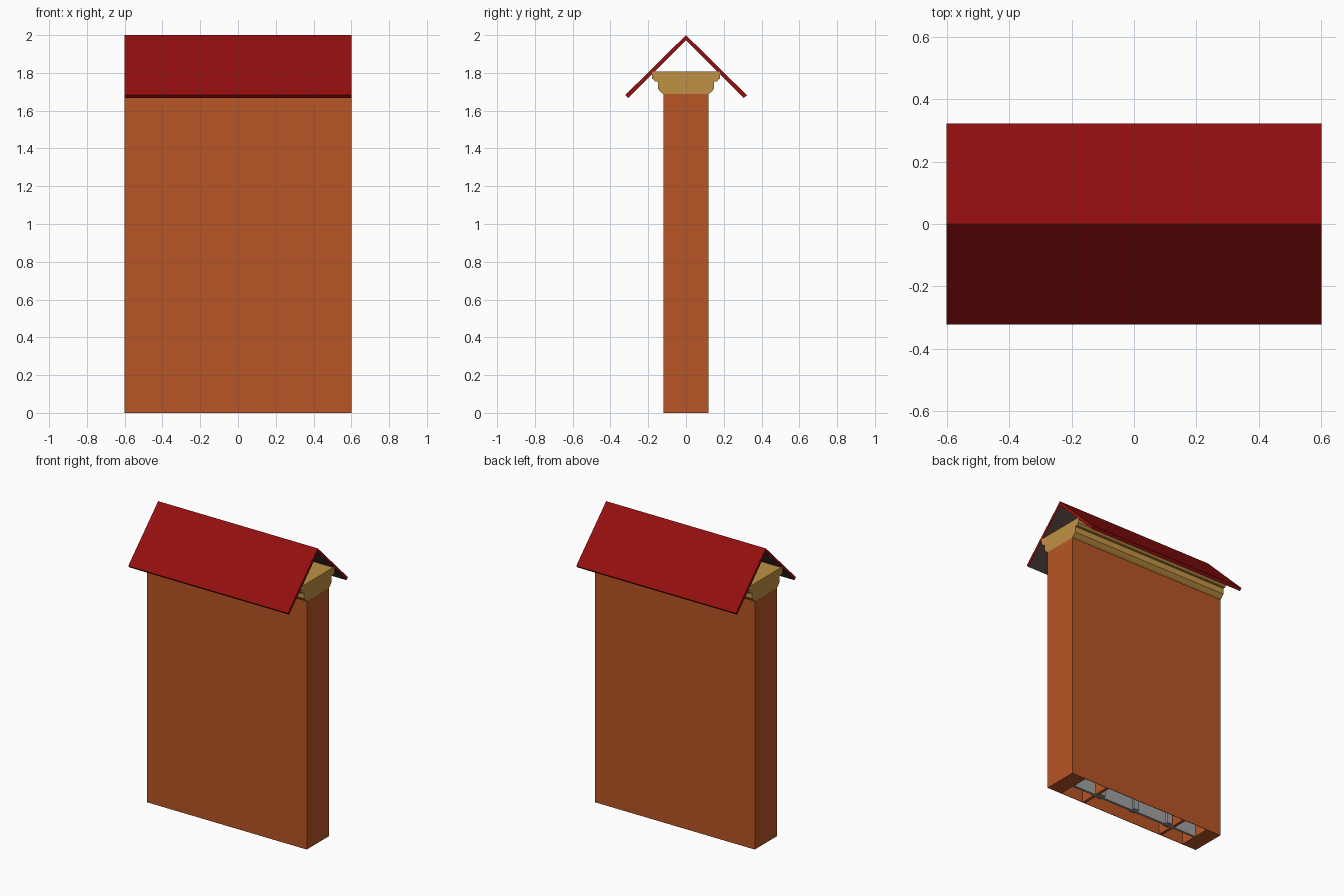
import bpy, bmesh

if "Cube" in bpy.data.objects:
    bpy.data.objects.remove(bpy.data.objects["Cube"])


def material(name, rgb):
    m = bpy.data.materials.new(name)
    m.diffuse_color = (*rgb, 1)
    m.use_nodes = True
    m.node_tree.nodes["Principled BSDF"].inputs["Base Color"].default_value = m.diffuse_color
    return m


BRICK = material("brick orange", (0.48, 0.092, 0.018))
RED = material("roof red", (0.29, 0.0045, 0.0045))
STONE = material("sandy trim", (0.53, 0.285, 0.057))
GREY = material("inner grey", (0.36, 0.36, 0.36))
DARK = material("dark underside", (0.075, 0.05, 0.04))


def finish(name, bm, *mats):
    bmesh.ops.recalc_face_normals(bm, faces=bm.faces)
    me = bpy.data.meshes.new(name)
    bm.to_mesh(me)
    bm.free()
    ob = bpy.data.objects.new(name, me)
    bpy.context.collection.objects.link(ob)
    for m in mats:
        me.materials.append(m)
    return ob


def box(name, x, y, z, mat):
    """Box from (min, max) ranges."""
    bm = bmesh.new()
    bmesh.ops.create_cube(bm, size=1)
    for v in bm.verts:
        v.co = [r[0] if c < 0 else r[1] for c, r in zip(v.co, (x, y, z))]
    return finish(name, bm, mat)


def extrude_x(half, half_len=0.6):
    """Mirror a right-half (y, z) outline and extrude it along x."""
    pts = half + [(-y, z) for y, z in reversed(half) if y > 0]
    bm = bmesh.new()
    f = bm.faces.new([bm.verts.new((-half_len, y, z)) for y, z in pts])
    r = bmesh.ops.extrude_face_region(bm, geom=[f])
    for v in r["geom"]:
        if isinstance(v, bmesh.types.BMVert):
            v.co.x = half_len
    bmesh.ops.recalc_face_normals(bm, faces=bm.faces)
    return bm


# hollow wall, open at the bottom
wall = box("wall", (-0.6, 0.6), (-0.119, 0.119), (0, 1.687), BRICK)
cutter = box("wall_cavity_cutter", (-0.49, 0.49), (-0.116, 0.116), (-0.1, 1.66), BRICK)
cutter.hide_render = True
cutter.hide_viewport = True
mod = wall.modifiers.new("cavity", "BOOLEAN")
mod.operation = "DIFFERENCE"
mod.solver = "EXACT"
mod.object = cutter

# inner grey panel with posts, and brick partitions
box("inner_panel", (-0.49, 0.49), (-0.008, 0.008), (0.0, 1.66), GREY)
for i, x in enumerate((-0.27, 0.0, 0.27)):
    box(f"inner_post_{i}", (x - 0.02, x + 0.02), (-0.025, 0.025), (0.005, 1.66), GREY)
for i, x in enumerate((-0.31, 0.31)):
    for j, y in enumerate(((-0.116, -0.008), (0.008, 0.116))):
        box(f"partition_{i}_{j}", (x - 0.01, x + 0.01), y, (0.0, 1.66), BRICK)

# stepped cornice on top of the wall
finish("cornice", extrude_x([
    (0.119, 1.687), (0.13, 1.695), (0.148, 1.715), (0.148, 1.755),
    (0.163, 1.755), (0.18, 1.77), (0.18, 1.807)]), STONE)

# gabled roof sheet, underside in a darker colour
bm = extrude_x([(0, 1.972), (0.307, 1.667), (0.322, 1.682), (0, 2.0)])
for f in bm.faces:
    c = f.calc_center_median()
    if f.normal.z < -0.1 and f.normal.y * c.y < 0:
        f.material_index = 1
finish("roof", bm, RED, DARK)
